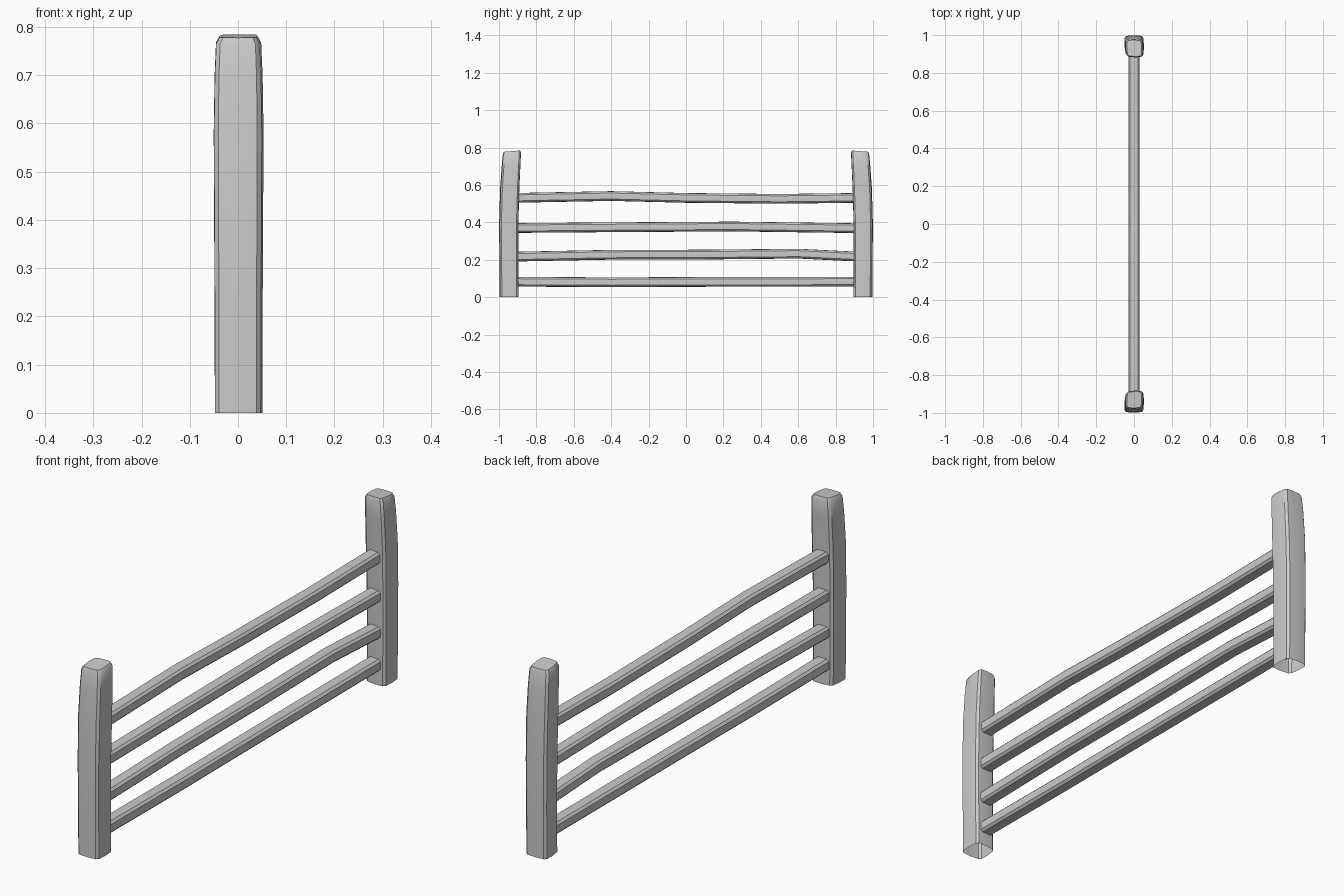
import bpy, bmesh
from mathutils import Vector

if "Cube" in bpy.data.objects:
    bpy.data.objects.remove(bpy.data.objects["Cube"])


def loft(name, rings, cap_start=False, cap_end=False):
    """Skin a list of equal-length closed rings."""
    bm = bmesh.new()
    loops = [[bm.verts.new(p) for p in r] for r in rings]
    n = len(loops[0])
    for a, b in zip(loops, loops[1:]):
        for i in range(n):
            j = (i + 1) % n
            bm.faces.new((a[i], a[j], b[j], b[i]))
    if cap_start:
        bm.faces.new(loops[0])
    if cap_end:
        bm.faces.new(loops[-1])
    bmesh.ops.recalc_face_normals(bm, faces=bm.faces)
    mesh = bpy.data.meshes.new(name)
    bm.to_mesh(mesh)
    bm.free()
    ob = bpy.data.objects.new(name, mesh)
    bpy.context.collection.objects.link(ob)
    bpy.ops.object.select_all(action='DESELECT')
    ob.select_set(True)
    bpy.context.view_layer.objects.active = ob
    bpy.ops.object.shade_smooth_by_angle(angle=0.6)
    return ob


def soft_section(corners, bevel, bulge):
    """Four-cornered outline with cut corners and slightly swollen sides."""
    c = [Vector(p) for p in corners]
    pts = []
    for i in range(4):
        p, q, r = c[i - 1], c[i], c[(i + 1) % 4]
        out = (r - q).normalized()
        pts.append(q + (p - q).normalized() * bevel)
        pts.append(q + out * bevel)
        mid = (q + r) / 2
        pts.append(mid + mid.normalized() * bulge)
    return pts


# Hand-hewn posts: (height, x scale, y scale, lean of centre in y), open underneath
post_outline = soft_section([(-.048, .047), (.047, .047), (.048, -.05), (-.042, -.046)], .009, .003)
levels = [(0, 1, 1, .946), (.2, 1.01, 1, .948), (.4, 1.03, 1.02, .948),
          (.58, 1.05, 1.02, .943), (.70, 1.01, .99, .936), (.768, .95, .96, .931),
          (.781, .80, .86, .931)]
for name, side in (("front_post", -1), ("back_post", 1)):
    rings = [[(p.x * sx, side * (cy + p.y * sy), z - (p.y * .07 if z > .75 else 0))
              for p in post_outline] for z, sx, sy, cy in levels]
    loft(name, rings, cap_end=True)

# Rails: gently wavy centre lines of (y, z)
rail_outline = soft_section([(-.029, .025), (.029, .025), (.029, -.025), (-.029, -.025)], .009, .001)
rails = {
    "bottom_rail": [(-.92, .083), (-.4, .080), (.1, .082), (.92, .083)],
    "lower_rail": [(-.92, .217), (-.4, .227), (.1, .228), (.6, .233), (.92, .217)],
    "upper_rail": [(-.92, .370), (-.4, .374), (.25, .378), (.92, .369)],
    "top_rail": [(-.92, .531), (-.4, .541), (0, .531), (.5, .526), (.92, .531)],
}
for name, path in rails.items():
    loft(name, [[(p.x, y, z + p.y) for p in rail_outline] for y, z in path], True, True)
